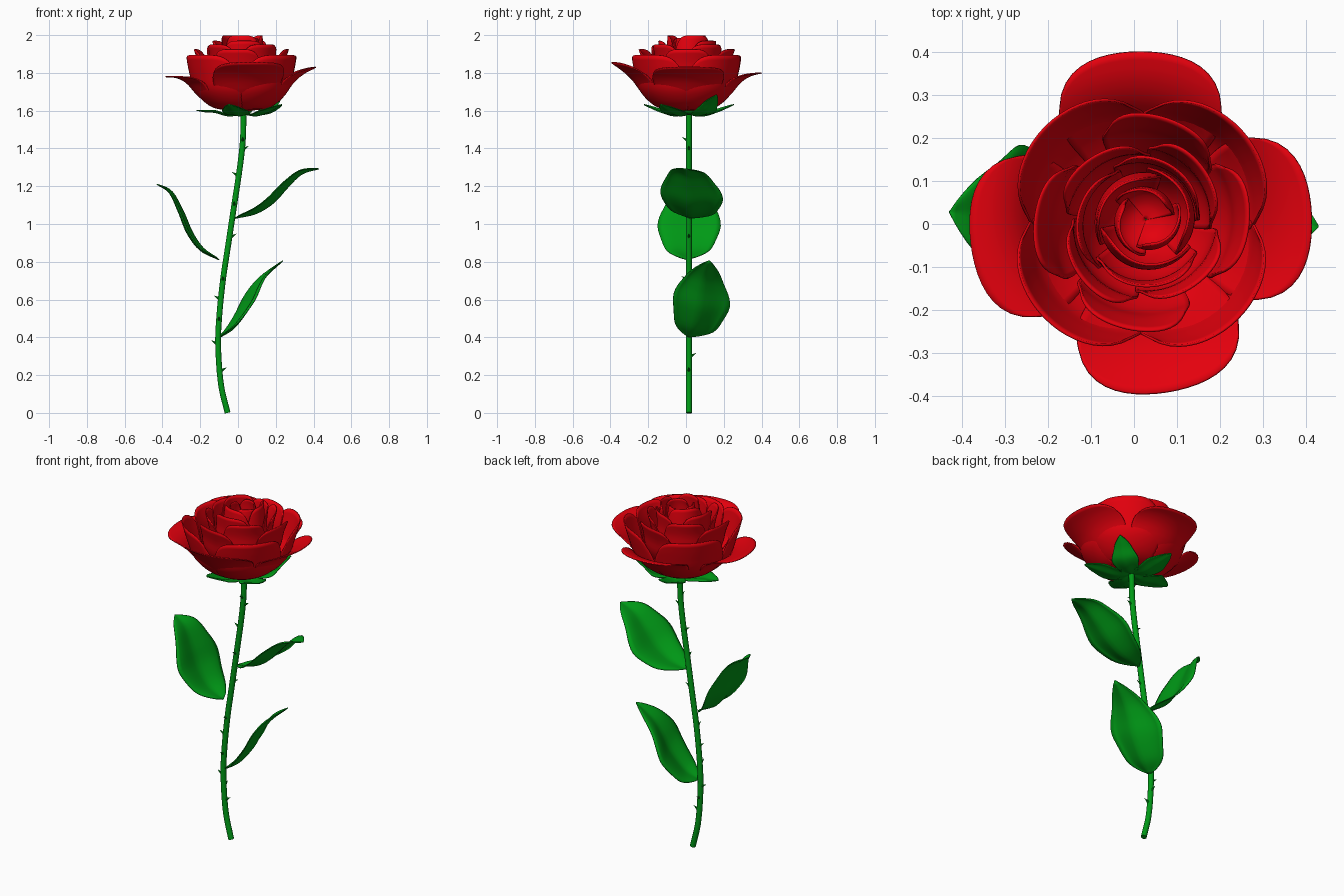
import bpy, math
from mathutils import Vector

if "Cube" in bpy.data.objects:
    bpy.data.objects.remove(bpy.data.objects["Cube"])

def material(name, rgb):
    m = bpy.data.materials.new(name)
    m.diffuse_color = (*rgb, 1)
    m.use_nodes = True
    m.node_tree.nodes["Principled BSDF"].inputs["Base Color"].default_value = m.diffuse_color
    return m

RED = material("petal_red", (0.78, 0, 0.004))
GREEN = material("leaf_green", (0, 0.32, 0.008))

def spline(pts, t):
    """Catmull-Rom point on a list of control points, t in 0..1"""
    p = [Vector(q) for q in pts]
    p = [2 * p[0] - p[1]] + p + [2 * p[-1] - p[-2]]
    n = len(pts) - 1
    i = min(int(t * n), n - 1)
    f = t * n - i
    a, b, c, d = p[i:i + 4]
    return 0.5 * (2 * b + (c - a) * f + (2 * a - 5 * b + 4 * c - d) * f * f + (3 * b - a - 3 * c + d) * f ** 3)

def sheet(name, func, nu, nv, mat, thick):
    """Grid surface from func(u in -1..1, v in 0..1), thickened"""
    verts = [func(2 * i / nu - 1, j / nv) for j in range(nv + 1) for i in range(nu + 1)]
    w = nu + 1
    faces = [(j * w + i, j * w + i + 1, (j + 1) * w + i + 1, (j + 1) * w + i) for j in range(nv) for i in range(nu)]
    me = bpy.data.meshes.new(name)
    me.from_pydata(verts, [], faces)
    me.materials.append(mat)
    me.shade_smooth()
    ob = bpy.data.objects.new(name, me)
    bpy.context.collection.objects.link(ob)
    s = ob.modifiers.new("thickness", 'SOLIDIFY')
    s.thickness, s.offset = thick, 0
    return ob

# Stem
stem_path = [(-.055, .015, 0), (-.09, .015, .15), (-.105, .015, .35), (-.10, .015, .5), (-.08, .015, .7),
             (-.05, .015, .9), (-.02, .015, 1.1), (.01, .015, 1.3), (.026, .015, 1.45), (.03, .015, 1.62)]
cu = bpy.data.curves.new("stem", 'CURVE')
cu.dimensions = '3D'
cu.bevel_depth, cu.bevel_resolution, cu.use_fill_caps = 0.016, 3, True
sp = cu.splines.new('POLY')
sp.points.add(40)
for i, pt in enumerate(sp.points):
    pt.co = (*spline(stem_path, i / 40), 1)
cu.materials.append(GREEN)
bpy.context.collection.objects.link(bpy.data.objects.new("stem", cu))

def stem_at(z):
    return min((spline(stem_path, i / 200) for i in range(201)), key=lambda p: abs(p.z - z))

# Thorns: height, direction
for z, a in [(.22, 0), (.29, 90), (.36, 180), (.49, 270), (.6, 180), (.7, 270), (.93, 0),
             (1.1, 270), (1.25, 180), (1.39, 0), (1.44, 270)]:
    d = Vector((math.cos(math.radians(a)), math.sin(math.radians(a)), 0.6)).normalized()
    bpy.ops.mesh.primitive_cone_add(vertices=8, radius1=.009, radius2=0, depth=.036,
                                    location=stem_at(z) + d * .027, rotation=d.to_track_quat('Z', 'Y').to_euler())
    bpy.context.object.name = "thorn"
    bpy.context.object.data.materials.append(GREEN)

# Leaves and sepals: pointed blades along a bent midrib
def blade(name, base, azimuth, path, width, fold, skew=0, roll=0):
    a = math.radians(azimuth)
    out, side = Vector((math.cos(a), math.sin(a), 0)), Vector((-math.sin(a), math.cos(a), 0))
    def f(u, v):
        p, q = spline(path, v), spline(path, min(v + .01, 1)) - spline(path, max(v - .01, 0))
        q.normalize()
        w = width * max(math.sin(math.pi * v ** .85), 0) ** .85 + .002
        h = fold * (abs(u) ** 1.3 - .6 * u * u * u * u) * w / width
        r, z = p.x - q.y * h, p.y + q.x * h
        s = w * (u + skew * abs(u)) * (1 + .04 * math.sin(v * 16))
        return Vector(base) + out * r + side * s + Vector((0, 0, z + roll * s))
    sheet(name, f, 12, 24, GREEN, .005)

blade("lower_leaf", (-.095, .015, .40), 18,
      [(0, 0), (.08, .05), (.16, .15), (.21, .25), (.26, .325), (.35, .405)], .15, .05, .12, -.18)
blade("left_leaf", (-.10, .005, .81), 176,
      [(0, 0), (.10, .05), (.17, .14), (.215, .25), (.265, .355), (.33, .40)], .16, .04)
blade("upper_leaf", (-.015, .025, 1.03), -4,
      [(0, 0), (.11, .025), (.2, .08), (.28, .165), (.355, .235), (.445, .262)], .158, .05, .12, -.1)

for a, tip in [(36, .10), (108, .05), (180, .02), (252, .05), (324, .05)]:
    blade("sepal", (.03, .015, 1.582), a, [(0, 0), (.08, -.01), (.15, .008), (.2, tip * .55), (.25, tip)], .068, .02)

# Receptacle under the flower
bpy.ops.mesh.primitive_uv_sphere_add(segments=20, ring_count=10, radius=.05, location=(.03, .015, 1.612))
bpy.context.object.name = "receptacle"
bpy.context.object.scale.z = .7
bpy.context.object.data.materials.append(GREEN)
bpy.ops.object.shade_smooth()

# Petals: a radius/height profile swept over an arc, with rounded upper corners
def petal(name, azimuth, half, profile, spiral=0, centre=(.02, .005), tip_dz=0, flat=0, dip=.22, power=5):
    def f(u, v):
        k = v * (1 - dip * abs(u) ** power)
        p = spline(profile, k)
        round_top = 1 - .16 * max(v - .55, 0) ** 2 / .2
        a = math.radians(azimuth + u * half * round_top)
        r = p.x + (spiral * u - flat * u * u) * k
        return Vector((centre[0] + r * math.cos(a), centre[1] + r * math.sin(a), p.y + tip_dz * k ** 3))
    sheet(name, f, 20, 16, RED, .006)

outer = [(.03, 1.6), (.14, 1.62), (.225, 1.68), (.285, 1.75), (.34, 1.785), (.398, 1.80)]
for a, dz in [(2, .03), (90, 0), (187, -.02), (-81, .055)]:
    petal("outer_petal", a, 42, outer, 0, (.015, .003), dz, 0, .25, 4)

rings = [
    ("second_petal", [43, 135, 224, 315], 48,
     [(.03, 1.6), (.16, 1.622), (.25, 1.70), (.285, 1.79), (.315, 1.895)], 0, .025),
    ("third_petal", [0, 76, 178, 262], 40,
     [(.03, 1.61), (.13, 1.65), (.2, 1.75), (.22, 1.84), (.248, 1.925)], .012, 0),
    ("fourth_petal", [40, 128, 222, 310], 46,
     [(.02, 1.63), (.10, 1.68), (.16, 1.77), (.17, 1.87), (.19, 1.95)], .012, 0),
    ("fifth_petal", [60, 170, 275], 58,
     [(.02, 1.66), (.09, 1.71), (.135, 1.80), (.138, 1.89), (.148, 1.97)], .01, 0),
    ("bud_petal", [20, 140, 260], 70,
     [(.005, 1.72), (.07, 1.76), (.11, 1.84), (.108, 1.92), (.102, 1.998)], .012, 0),
    ("heart_petal", [80, 200, 320], 70,
     [(.002, 1.85), (.04, 1.86), (.07, 1.89), (.072, 1.94), (.066, 1.985)], .014, 0),
]
for name, angles, half, profile, spiral, flat in rings:
    for a in angles:
        petal(name, a, half, profile, spiral, (.028, .01) if name[0] in "bh" else (.018, .003), 0, flat)
